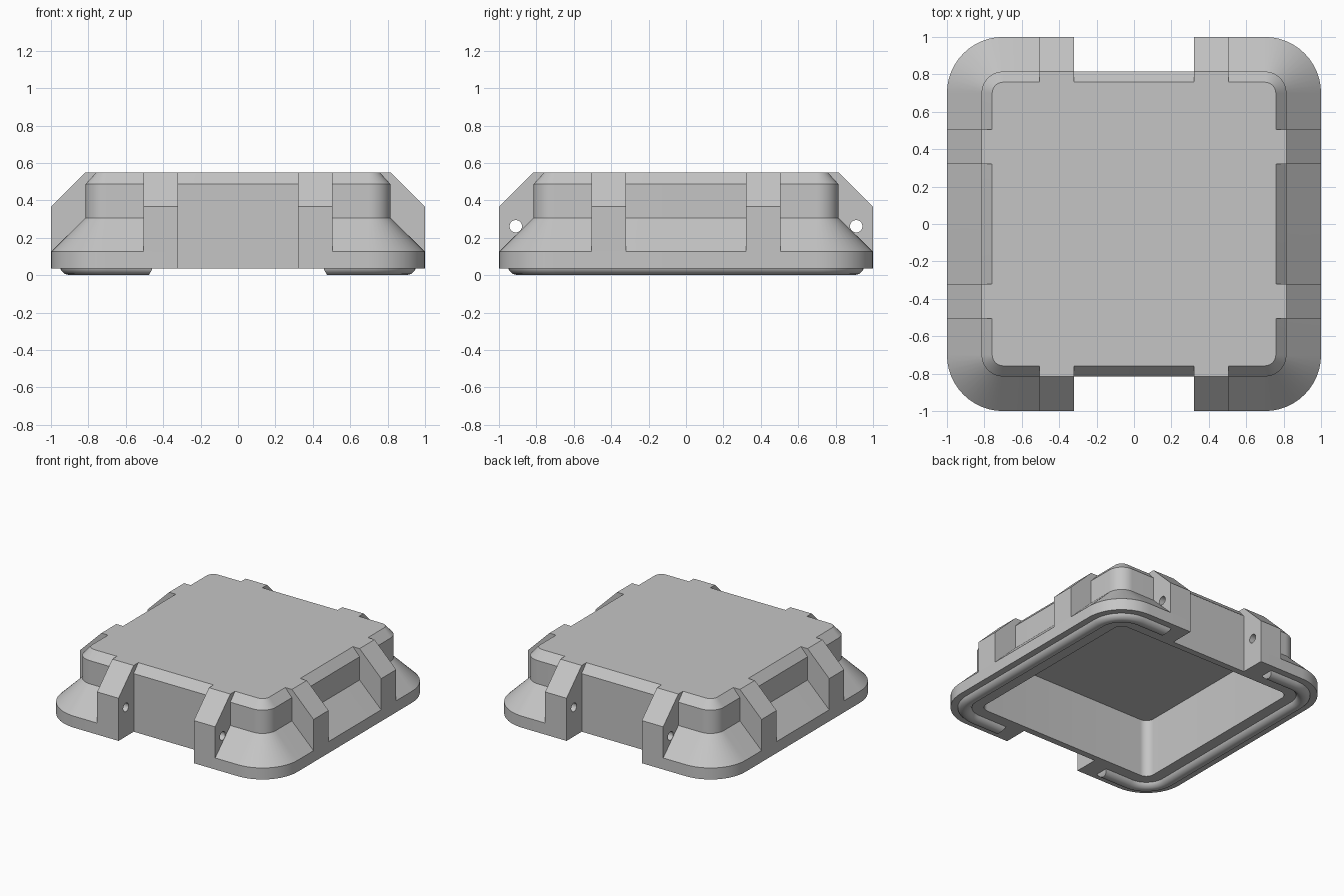
import bpy, bmesh, math
from mathutils import Matrix, Vector

cube = bpy.data.objects.get("Cube")
if cube:
    bpy.data.objects.remove(cube, do_unlink=True)

grey = bpy.data.materials.new("plain_grey")
grey.use_nodes = True
colour = (0.56, 0.56, 0.56, 1)
grey.diffuse_color = colour
grey.node_tree.nodes["Principled BSDF"].inputs["Base Color"].default_value = colour

CORNER = 0.7      # centre of every outer corner arc
STEPS = 12        # segments per corner
WALL = 0.815      # half width of the upright wall
BASE, FLANGE, TOP = 0.037, 0.126, 0.55
RIB_IN, RIB_OUT = 0.322, 0.505


def finish(name, bm):
    bmesh.ops.recalc_face_normals(bm, faces=bm.faces)
    mesh = bpy.data.meshes.new(name)
    bm.to_mesh(mesh)
    bm.free()
    obj = bpy.data.objects.new(name, mesh)
    bpy.context.collection.objects.link(obj)
    mesh.materials.append(grey)
    return obj


def activate(obj):
    bpy.ops.object.select_all(action='DESELECT')
    obj.select_set(True)
    bpy.context.view_layer.objects.active = obj


def smooth(obj):
    activate(obj)
    bpy.ops.object.shade_smooth_by_angle(angle=math.radians(35))


def cut(obj, cutter):
    mod = obj.modifiers.new("cut", 'BOOLEAN')
    mod.operation = 'DIFFERENCE'
    mod.solver = 'EXACT'
    mod.object = cutter
    cutter.hide_render = True
    activate(obj)
    bpy.ops.object.modifier_apply(modifier=mod.name)
    bpy.data.objects.remove(cutter, do_unlink=True)


def rounded_square(half, radius):
    pts = []
    for q in range(4):
        turn = Matrix.Rotation(q * math.pi / 2, 2)
        for i in range(STEPS + 1):
            a = i / STEPS * math.pi / 2
            c = half - radius
            pts.append(turn @ Vector((c + radius * math.cos(a), c + radius * math.sin(a))))
    return pts


# Body shell: lofted from the cavity roof, down its upright walls, round the rim, up to the lid
levels = [(0.765, 0.487), (0.765, BASE), (1, BASE), (1, FLANGE),
          (WALL, 0.307), (WALL, 0.487), (0.758, TOP)]
bm = bmesh.new()
rings = [[bm.verts.new((p.x, p.y, z)) for p in rounded_square(h, h - CORNER)]
         for h, z in levels]
for lower, upper in zip(rings, rings[1:]):
    n = len(lower)
    for i in range(n):
        j = (i + 1) % n
        bm.faces.new((lower[i], lower[j], upper[j], upper[i]))
bm.faces.new(rings[0])
bm.faces.new(rings[-1])
body = finish("body_shell", bm)

# Notches through the front and back flange
bm = bmesh.new()
for side in (-1, 1):
    place = Matrix.Translation((0, side * (WALL - 0.001 + 0.2), 0.186))
    size = Matrix.Diagonal((2 * RIB_IN, 0.4, 0.6, 1))
    bmesh.ops.create_cube(bm, size=1, matrix=place @ size)
cut(body, finish("notch_cutter", bm))
smooth(body)

# Pairs of sloping ribs on each side
profile = [(0.758, TOP), (WALL, TOP), (1, 0.367), (1, FLANGE), (0.79, FLANGE), (0.79, 0.45)]


def rib_pair(name, angle):
    bm = bmesh.new()
    for side in (-1, 1):
        ends = [[bm.verts.new((side * x, -y, z)) for y, z in profile] for x in (RIB_IN, RIB_OUT)]
        for end in ends:
            bm.faces.new(end)
        for i in range(len(profile)):
            j = (i + 1) % len(profile)
            bm.faces.new((ends[0][i], ends[0][j], ends[1][j], ends[1][i]))
    bm.transform(Matrix.Rotation(angle, 4, 'Z'))
    return finish(name, bm)


for k, name in enumerate(("front", "left", "back", "right")):
    ribs = rib_pair(name + "_ribs", k * math.pi / 2)
    if name in ("front", "back"):
        # Pin hole through both ribs
        bm = bmesh.new()
        y = -0.91 if name == "front" else 0.91
        bmesh.ops.create_cone(bm, cap_ends=True, segments=32, radius1=0.033, radius2=0.033,
                              depth=1.2, matrix=Matrix.Translation((0, y, 0.262))
                              @ Matrix.Rotation(math.pi / 2, 4, 'Y'))
        cut(ribs, finish("pin_cutter", bm))
        smooth(ribs)

# Rounded sealing beads under the flange
SEAL_END = 0.455
for side, name in ((1, "left_seal"), (-1, "right_seal")):
    half = [(SEAL_END, -0.9)]
    for i in range(STEPS + 1):
        a = i / STEPS * math.pi / 2
        half.append((CORNER + 0.2 * math.sin(a), -CORNER - 0.2 * math.cos(a)))
    path = half + [(x, -y) for x, y in reversed(half)]
    curve = bpy.data.curves.new(name, 'CURVE')
    curve.dimensions = '3D'
    curve.bevel_depth = 0.054
    curve.bevel_resolution = 4
    curve.use_fill_caps = True
    line = curve.splines.new('POLY')
    line.points.add(len(path) - 1)
    for point, (x, y) in zip(line.points, path):
        point.co = (side * x, y, 0.054, 1)
    seal = bpy.data.objects.new(name, curve)
    bpy.context.collection.objects.link(seal)
    curve.materials.append(grey)
    activate(seal)
    bpy.ops.object.convert(target='MESH')
    seal = bpy.context.view_layer.objects.active
    # Slant the exposed end caps
    for v in seal.data.vertices:
        if abs(v.co.x) < SEAL_END + 0.01:
            v.co.x += side * 0.6 * max(0, BASE - v.co.z)
    smooth(seal)
